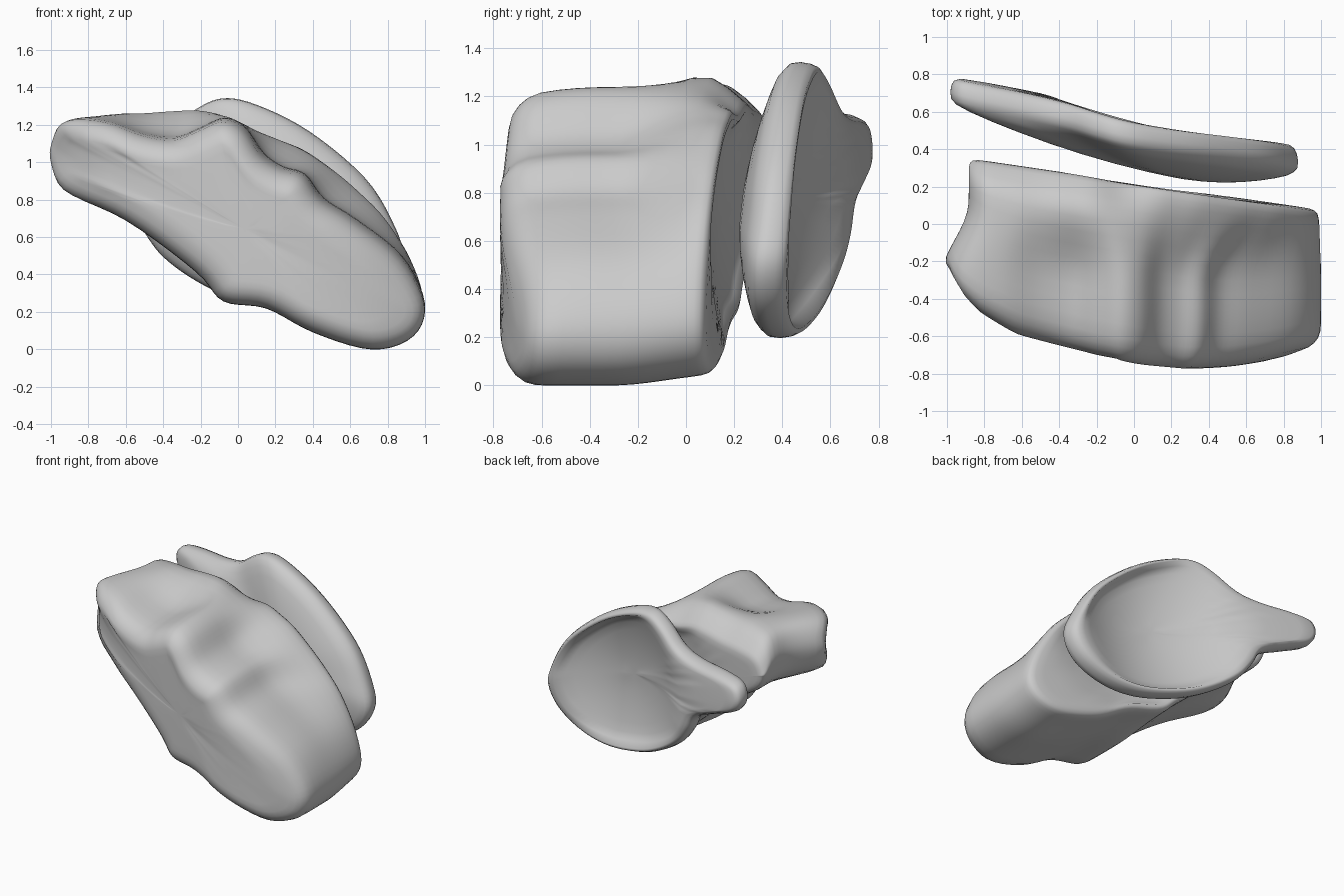
import bpy, bmesh, math
from mathutils import Vector

if "Cube" in bpy.data.objects:
    bpy.data.objects.remove(bpy.data.objects["Cube"])

N = 120  # points around each outline


def smooth_loop(pts, per):
    """Closed Catmull-Rom curve through the control points."""
    P = [Vector(p) for p in pts]
    n, out = len(P), []
    for i in range(n):
        a, b, c, d = P[i - 1], P[i], P[(i + 1) % n], P[(i + 2) % n]
        for k in range(per):
            t = k / per
            out.append(0.5 * (2 * b + (c - a) * t + (2 * a - 5 * b + 4 * c - d) * t * t
                              + (3 * b - a - 3 * c + d) * t ** 3))
    return out


def inset(loop, r):
    """Move a clockwise outline inward by r."""
    n, out = len(loop), []
    for i in range(n):
        t = (loop[(i + 2) % n] - loop[i - 2]).normalized()
        out.append(loop[i] + Vector((t.y, -t.x)) * r)
    return out


def shrink(loop, c, s):
    return [c + (p - c) * s for p in loop]


def interp(table, x):
    if x <= table[0][0]:
        return table[0][1]
    for (x0, y0), (x1, y1) in zip(table, table[1:]):
        if x <= x1:
            return y0 + (y1 - y0) * (x - x0) / (x1 - x0)
    return table[-1][1]


def ease(t):
    t = min(1, max(0, t))
    return t * t * (3 - 2 * t)


def skin(name, rings):
    """Join rings of points into a closed smooth solid."""
    bm = bmesh.new()
    vr = [[bm.verts.new(p) for p in r] for r in rings]
    n = len(vr[0])
    for a, b in zip(vr, vr[1:]):
        for i in range(n):
            j = (i + 1) % n
            bm.faces.new((a[i], a[j], b[j], b[i]))
    for ring in (vr[0], vr[-1]):
        c = bm.verts.new(sum((v.co for v in ring), Vector()) / n)
        for i in range(n):
            bm.faces.new((ring[i], ring[(i + 1) % n], c))
    bmesh.ops.recalc_face_normals(bm, faces=bm.faces)
    me = bpy.data.meshes.new(name)
    bm.to_mesh(me)
    bm.free()
    for p in me.polygons:
        p.use_smooth = True
    ob = bpy.data.objects.new(name, me)
    bpy.context.collection.objects.link(ob)
    soft = ob.modifiers.new("soften", "SMOOTH")
    soft.factor, soft.iterations = .5, 3
    return ob


# Thick block: lumpy front outline blending to a plain back outline (x, z)
front = [(-1.04, 1.02), (-1.0, 1.16), (-.89, 1.235), (-.7, 1.23), (-.5, 1.16), (-.33, 1.14),
         (-.2, 1.19), (-.07, 1.24), (.04, 1.19), (.14, 1.05), (.24, .98), (.36, .94),
         (.46, .81), (.63, .7), (.88, .5), (1.0, .25), (.94, .07), (.72, -.003),
         (.4, .09), (.15, .22), (-.08, .255), (-.22, .41), (-.6, .69), (-.94, .85)]
back = [(-.88, 1.03), (-.87, 1.14), (-.8, 1.23), (-.65, 1.26), (-.5, 1.27), (-.35, 1.29),
        (-.22, 1.295), (-.1, 1.26), (.05, 1.2), (.2, 1.13), (.35, 1.07), (.5, .97),
        (.65, .85), (.8, .7), (.93, .48), (.99, .25), (.91, .1), (.72, .04),
        (.42, .1), (.17, .23), (-.08, .3), (-.22, .42), (-.55, .7), (-.82, .88)]
F, B = smooth_loop(front, N // 24), smooth_loop(back, N // 24)
FRONT_Y = [(-1.02, -.25), (-.93, -.38), (-.82, -.47), (-.6, -.59), (-.2, -.7), (.1, -.755),
           (.3, -.775), (.5, -.765), (.7, -.735), (1, -.66)]
DISH_C = Vector((.2, .75))
CENTRE = Vector((.05, .63))
DIAG = Vector((.45, .89))


def back_y(p):
    d = (p - DISH_C).length / .6
    return .35 - .146 * (p.x + .88) - .1 * max(0, 1 - d * d)


steps = [(.0, .1), (.01, .065), (.035, .035), (.07, .012), (.12, 0)]
steps += [(.12 + .08 * k, 0) for k in range(1, 10)]
steps += [(.9, 0), (.94, .002), (.97, .008), (.988, .02), (1, .045)]
walls, ends = [], []
for v, r in steps:                                      # side walls
    ring, flat = [], []
    taper = max(0, 1 - v / .4) ** 2
    for p, q, p0, q0 in zip(inset(F, r), inset(B, r), F, B):
        y = interp(FRONT_Y, p.x * .5 + p0.x * .5) * (1 - v) + (.35 - .146 * (q.x + .88)) * v
        m = p.lerp(q, ease((y + .3) / .42))
        m = m - DIAG * .05 * taper * ease((p0 - CENTRE).dot(DIAG) / .3)
        # upper left back edge rolls down
        roll = ease((q0.y - .95) / .2) * ease((.2 - q0.x) / .3) * ease((v - .8) / .2)
        m.y -= .11 * roll
        ring.append((m.x, y, m.y))
        flat.append(m)
    walls.append(ring)
    ends.append(flat)
cap_front = [[(p.x, interp(FRONT_Y, p.x), p.y) for p in shrink(ends[0], CENTRE, s)]
             for s in (.15, .35, .55, .75, .92)]
cap_back = [[(p.x, back_y(p), p.y) for p in shrink(ends[-1], CENTRE, s)]
            for s in (.93, .8, .65, .5, .35, .15)]      # hollowed back face
skin("main_block", cap_front + walls + cap_back)

# Dish behind the block with a flat tab on its left
dish = [(-.985, 1.0), (-.94, 1.1), (-.78, 1.13), (-.55, 1.14), (-.38, 1.18), (-.22, 1.29),
        (-.08, 1.345), (.1, 1.31), (.38, 1.17), (.68, .92), (.83, .68), (.88, .5),
        (.78, .33), (.56, .22), (.3, .195), (0, .26), (-.22, .36), (-.4, .49),
        (-.5, .62), (-.57, .74), (-.75, .82), (-.93, .9)]
D = smooth_loop(dish, 5)


def rim_y(p):
    return .56 - .2 * (p.x - .2) - .055 * ((p.y - .77) / .57) ** 2


def inner_y(p):
    d = (p - DISH_C).length / .62
    return rim_y(p) - .2 * max(0, 1 - d * d)


def front_y(p, s):
    return rim_y(p) - .14 - .17 * (1 - s * s)


rings = []
for s in (.1, .25, .4, .55, .7, .82, .92):              # convex front
    rings.append([(p.x, front_y(p, s), p.y) for p in shrink(D, DISH_C, s)])
for depth, r in ((.14, .025), (.12, .004), (.08, 0), (.04, .008), (.015, .02), (0, .04)):
    rings.append([(p.x, rim_y(p) - depth, p.y) for p in inset(D, r)])  # rim
for s in (.88, .78, .66, .52, .38, .24, .1):            # hollow back
    rings.append([(p.x, inner_y(p), p.y) for p in shrink(D, DISH_C, s)])
skin("rear_dish", rings)
